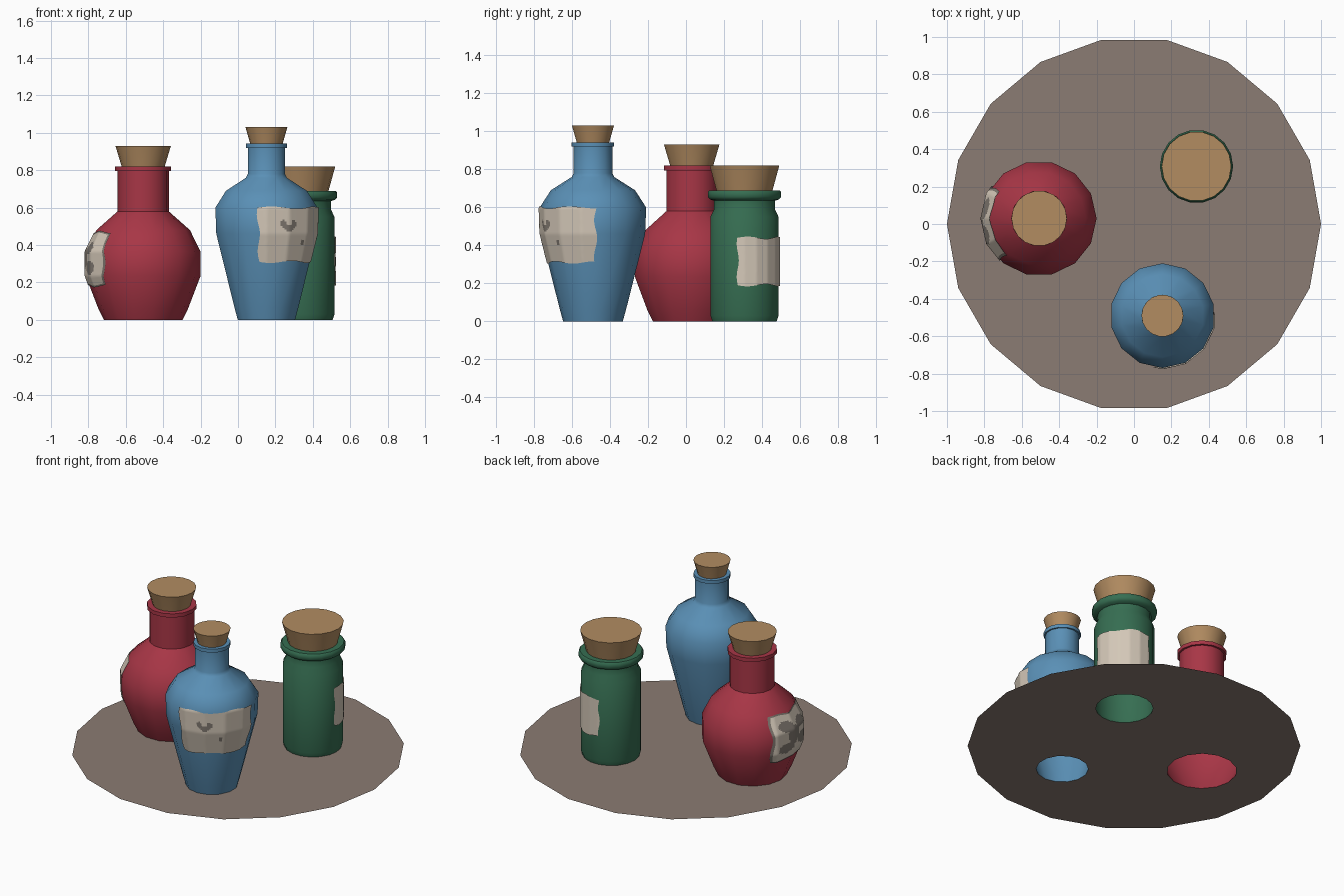
import bpy, bmesh, math
from math import sin, cos, pi, radians

if "Cube" in bpy.data.objects:
    bpy.data.objects.remove(bpy.data.objects["Cube"])


def material(name, rgb):
    lin = [(c / 255 / 12.92 if c < 11 else ((c / 255 + 0.055) / 1.055) ** 2.4) for c in rgb]
    m = bpy.data.materials.new(name)
    m.diffuse_color = (*lin, 1)
    m.use_nodes = True
    m.node_tree.nodes["Principled BSDF"].inputs["Base Color"].default_value = m.diffuse_color
    return m


RED = material("red_glass", (168, 54, 70))
BLUE = material("blue_glass", (90, 144, 182))
GREEN = material("green_glass", (54, 110, 82))
CORK = material("cork", (178, 140, 97))
PAPER = material("cream_paper", (212, 200, 184))
INK = material("grey_ink", (128, 120, 112))
STONE = material("brown_stone", (139, 124, 115))


def finish(name, bm, mats, angle=40):
    me = bpy.data.meshes.new(name)
    bm.to_mesh(me)
    bm.free()
    ob = bpy.data.objects.new(name, me)
    bpy.context.collection.objects.link(ob)
    for m in mats:
        me.materials.append(m)
    if angle:
        bpy.ops.object.select_all(action='DESELECT')
        ob.select_set(True)
        bpy.context.view_layer.objects.active = ob
        bpy.ops.object.shade_smooth_by_angle(angle=radians(angle))
    return ob


def ring(bm, c, r, z, n, a0):
    return [bm.verts.new((c[0] + r * cos(a0 + 2 * pi * i / n),
                          c[1] + r * sin(a0 + 2 * pi * i / n), z)) for i in range(n)]


def lathe(name, c, profile, n, a0, mat, caps=False):
    bm = bmesh.new()
    rings = [ring(bm, c, r, z, n, a0) for r, z in profile]
    for lo, hi in zip(rings, rings[1:]):
        for i in range(n):
            j = (i + 1) % n
            bm.faces.new((lo[i], lo[j], hi[j], hi[i]))
    if caps:
        bm.faces.new(rings[0][::-1])
        bm.faces.new(rings[-1])
    return finish(name, bm, [mat])


def radius_at(profile, z):
    for (r0, z0), (r1, z1) in zip(profile, profile[1:]):
        if z0 <= z <= z1 and z1 > z0:
            return r0 + (r1 - r0) * (z - z0) / (z1 - z0)
    return profile[-1][0]


def label(name, c, profile, n, a0, angles, heights, spots, border):
    # paper sheet hugging the faceted bottle, with slightly wavy edges
    bm = bmesh.new()
    nu, nv, step = 48, 32, 2 * pi / n
    lo, hi = map(radians, angles)
    grid = []
    for j in range(nv + 1):
        v, row = j / nv, []
        for i in range(nu + 1):
            u = i / nu
            a = lo + (hi - lo) * u + 0.03 * (2 * u - 1) * sin(9 * v + 4 * u)
            z = heights[0] + (heights[1] - heights[0]) * v + 0.006 * (2 * v - 1) * sin(11 * u)
            facet = cos(step / 2) / cos((a - a0) % step - step / 2)
            r = radius_at(profile, z) * facet + 0.007
            row.append(bm.verts.new((c[0] + r * cos(a), c[1] + r * sin(a), z)))
        grid.append(row)
    for j in range(nv):
        for i in range(nu):
            f = bm.faces.new((grid[j][i], grid[j][i + 1], grid[j + 1][i + 1], grid[j + 1][i]))
            u, v = (i + 0.5) / nu, (j + 0.5) / nv
            inked = any(((u - x) / rx) ** 2 + ((v - y) / ry) ** 2 < 1 for x, y, rx, ry in spots)
            edge = min(u, 1 - u, v, 1 - v) < border
            f.material_index = int(inked or edge)
    return finish(name, bm, [PAPER, INK])


# Bottles: centre, sides, first angle, wall profile, cork profile, label
BOTTLES = [
    dict(name="red", mat=RED, c=(-0.507, 0.03), n=14, a0=0,
         wall=[(0.21, 0), (0.24, 0.06), (0.307, 0.235), (0.307, 0.365), (0.25, 0.48),
               (0.137, 0.58), (0.137, 0.795), (0.15, 0.795), (0.15, 0.82), (0.11, 0.82)],
         cork=[(0.11, 0.80), (0.115, 0.82), (0.148, 0.93)],
         angles=(147, 228), heights=(0.18, 0.47), border=0.035,
         spots=[(.28, .74, .13, .11), (.42, .52, .13, .2), (.26, .28, .14, .11),
                (.62, .7, .12, .11), (.66, .34, .14, .13)]),
    dict(name="blue", mat=BLUE, c=(0.152, -0.49), n=14, a0=pi / 2,
         wall=[(0.157, 0), (0.175, 0.065), (0.275, 0.46), (0.28, 0.60), (0.222, 0.69),
               (0.112, 0.76), (0.102, 0.78), (0.102, 0.92), (0.112, 0.92),
               (0.112, 0.943), (0.085, 0.943)],
         cork=[(0.083, 0.925), (0.087, 0.943), (0.112, 1.03)],
         angles=(-99, 3), heights=(0.31, 0.60), border=0,
         spots=[(.28, .7, .035, .07), (.34, .63, .05, .06), (.4, .7, .03, .08),
                (.54, .36, .025, .04)]),
    dict(name="green", mat=GREEN, c=(0.334, 0.308), n=18, a0=0,
         wall=[(0.172, 0), (0.182, 0.03), (0.182, 0.55), (0.163, 0.59), (0.163, 0.635),
               (0.185, 0.642), (0.196, 0.655), (0.196, 0.68), (0.188, 0.69), (0.14, 0.69)],
         cork=[(0.145, 0.67), (0.15, 0.69), (0.186, 0.82)],
         angles=(-11, 102), heights=(0.19, 0.44), border=0, spots=[]),
]
for b in BOTTLES:
    lathe(b["name"] + "_bottle", b["c"], b["wall"], b["n"], b["a0"], b["mat"])
    lathe(b["name"] + "_cork", b["c"], b["cork"], 18, 0, CORK, caps=True)
    label(b["name"] + "_label", b["c"], b["wall"], b["n"], b["a0"],
          b["angles"], b["heights"], b["spots"], b["border"])

# Base disc: flat 18-sided sheet with holes under the open bottles
bm = bmesh.new()
loops = [ring(bm, (0, 0), 1.0, 0, 18, 0)]
loops += [ring(bm, b["c"], b["wall"][0][0], 0, b["n"], b["a0"]) for b in BOTTLES]
edges = [bm.edges.new((lp[i], lp[(i + 1) % len(lp)])) for lp in loops for i in range(len(lp))]
bmesh.ops.triangle_fill(bm, use_beauty=True, use_dissolve=False, edges=edges, normal=(0, 0, 1))
bm.normal_update()
for f in bm.faces:
    if f.normal.z < 0:
        f.normal_flip()
finish("base_disc", bm, [STONE], 0)
